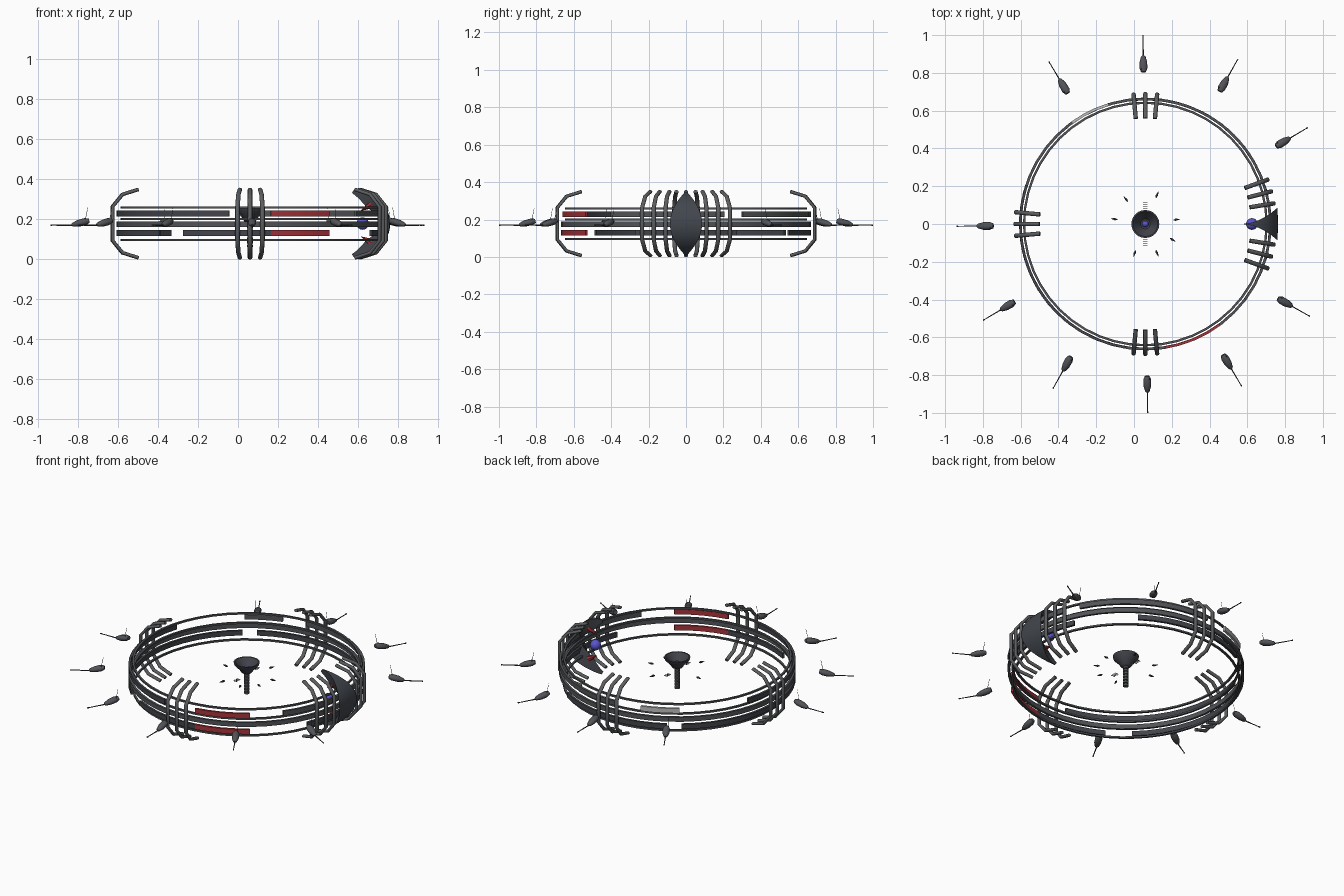
import bpy, bmesh, math
from math import sin, cos, radians, pi
from mathutils import Matrix, Vector

if "Cube" in bpy.data.objects:
    bpy.data.objects.remove(bpy.data.objects["Cube"])

HUB = Vector((0.06, 0, 0))
MID = 0.178
made = []


def material(name, rgb):
    m = bpy.data.materials.new(name)
    m.use_nodes = True
    m.diffuse_color = (*rgb, 1)
    m.node_tree.nodes["Principled BSDF"].inputs["Base Color"].default_value = (*rgb, 1)
    return m


STEEL = material("steel grey", (0.083, 0.088, 0.097))
LIGHT = material("light steel", (0.105, 0.11, 0.115))
DARK = material("dark hull", (0.055, 0.058, 0.07))
SHELL = material("slate shell", (0.055, 0.063, 0.075))
RED = material("red panel", (0.38, 0.033, 0.042))
PALE = material("pale panel", (0.52, 0.52, 0.52))
BLUE = material("blue glow", (0.1, 0.09, 0.62))


def finish(name, bm, mat, matrix=None):
    bmesh.ops.recalc_face_normals(bm, faces=bm.faces)
    me = bpy.data.meshes.new(name)
    bm.to_mesh(me)
    bm.free()
    me.materials.append(mat)
    ob = bpy.data.objects.new(name, me)
    if matrix:
        ob.matrix_world = matrix
    bpy.context.collection.objects.link(ob)
    made.append(ob)
    return ob


def paint(ob, mat, rule):
    """Give a second material to the faces that pass the rule."""
    ob.data.materials.append(mat)
    for f in ob.data.polygons:
        if rule(f):
            f.material_index = 1


def loft(name, rings, mat, matrix=None, closed=False):
    """Skin a list of equal point loops, capping the ends unless closed."""
    bm = bmesh.new()
    loops = [[bm.verts.new(p) for p in ring] for ring in rings]
    n = len(loops[0])
    pairs = list(zip(loops, loops[1:])) + ([(loops[-1], loops[0])] if closed else [])
    for a, b in pairs:
        for i in range(n):
            bm.faces.new((a[i], a[(i + 1) % n], b[(i + 1) % n], b[i]))
    if not closed:
        bm.faces.new(loops[0])
        bm.faces.new(loops[-1])
    return finish(name, bm, mat, matrix)


def turned(name, profile, sides, mat, matrix=None):
    """Profile of (radius, height) turned about z."""
    rings = [[(r * cos(2 * pi * i / sides), r * sin(2 * pi * i / sides), h)
              for i in range(sides)] for r, h in profile]
    return loft(name, rings, mat, matrix)


def hoop(name, radius, z, width, height, mat, start=0, end=360):
    """Rectangular bar bent round the hub, between two angles."""
    full = end - start == 360
    steps = 48 if full else max(2, round((end - start) / 7.5))
    rings = []
    for i in range(steps if full else steps + 1):
        a = radians(start + (end - start) * i / steps)
        rings.append([HUB + Vector((r * cos(a), r * sin(a), z + h))
                      for r, h in ((radius - width, -height), (radius + width, -height),
                                   (radius + width, height), (radius - width, height))])
    return loft(name, rings, mat, closed=full)


def spin(deg):
    return Matrix.Translation(HUB) @ Matrix.Rotation(radians(deg), 4, "Z")


def ball(name, centre, radius, mat):
    bm = bmesh.new()
    bmesh.ops.create_uvsphere(bm, u_segments=20, v_segments=12, radius=radius)
    finish(name, bm, mat, Matrix.Translation(centre))


# Continuous hoops
hoop("upper_rail", 0.642, 0.259, 0.006, 0.005, STEEL)
hoop("lower_rail", 0.642, 0.096, 0.006, 0.005, STEEL)
hoop("inner_rail", 0.642, 0.2, 0.006, 0.005, STEEL)
hoop("main_band", 0.662, 0.175, 0.007, 0.014, STEEL)

# Broken hoops made of separate panels
UPPER, LOWER = 0.229, 0.13
for start, end, z, mat in (
        (-37, 18, UPPER, STEEL), (27, 94, UPPER, STEEL), (162, 261, UPPER, DARK),
        (-81, -53.5, UPPER, RED), (-24, 24, LOWER, DARK), (56, 120, LOWER, DARK),
        (127, 227, LOWER, DARK), (240, 279, LOWER, DARK), (-81, -53.5, LOWER, RED)):
    hoop("arc_panel", 0.662, z, 0.007, 0.015, mat, start, end)

# Pale panel, dark on the side facing the hub
pale = hoop("pale_panel", 0.662, UPPER, 0.007, 0.015, PALE, 107, 126)
paint(pale, STEEL, lambda f: f.normal.dot((f.center - HUB).normalized()) < -0.5)

# Bent ribs in groups round the hoops
half_rib = [(0.56, 0.171), (0.64, 0.146), (0.69, 0.085)]
rib_path = half_rib + [(r, -h) for r, h in reversed(half_rib)]


def rib(deg):
    rings = []
    for i, (r, h) in enumerate(rib_path):
        p = Vector((r, 0, MID + h))
        prev = Vector(rib_path[max(i - 1, 0)])
        nxt = Vector(rib_path[min(i + 1, len(rib_path) - 1)])
        d = (nxt - prev).normalized()
        side = Vector((-d.y, 0, d.x))
        rings.append([p + side * 0.009 * cos(k * pi / 6) + Vector((0, 0.0115 * sin(k * pi / 6), 0))
                      for k in range(12)])
    loft("rib", rings, LIGHT, spin(deg))


for centre, gap in ((90, 5.2), (180, 5.2), (270, 5.2), (14.5, 5.4), (-14.5, 5.4)):
    for k in (-1, 0, 1):
        rib(centre + k * gap)

# Curved pointed shield with an inner keel, darker inside
rings = []
for i in range(25):
    phi = radians(-86 + 172 * i / 24)
    x, z = 0.57 + 0.192 * cos(phi), MID + 0.173 * sin(phi)
    w = 0.085 * cos(phi) ** 2 + 0.001
    depth = 0.012 + 0.05 * abs(sin(2 * phi))
    ring = [(x - 0.003 * v * v * cos(phi), w * v, z)
            for v in (-1, -0.6, -0.2, 0.2, 0.6, 1)]
    ring.append((x - depth * cos(phi) - 0.012, 0, z - depth * sin(phi)))
    rings.append(ring)
shield = loft("shield", rings, SHELL)
paint(shield, DARK, lambda f: f.normal.dot(f.center - Vector((0.57, 0, MID))) < 0)

# Glowing orb held between red spikes
ball("shield_orb", (0.624, 0, MID), 0.031, BLUE)
for s in (1, -1):
    turned("red_spike", [(0.02, 0), (0.001, 0.06)], 8, RED,
           Matrix.Translation((0.668, 0, MID + s * 0.095))
           @ Matrix.Rotation(radians(-90 - s * 30), 4, "Y"))

# Central tower: ribbed stem, deep bowl and orb
stem = []
for k in range(7):
    z = 0.06 + k * 0.019
    stem += [(0.016, z), (0.016, z + 0.011), (0.009, z + 0.012), (0.009, z + 0.018)]
turned("tower_stem", stem, 12, STEEL, spin(0))
turned("tower_bowl", [(0.012, 0.183), (0.03, 0.192), (0.045, 0.215), (0.07, 0.24), (0.074, 0.255),
                      (0.066, 0.255), (0.04, 0.222), (0.026, 0.202), (0.012, 0.2)], 24, DARK, spin(0))
ball("tower_orb", HUB + Vector((0, 0, 0.212)), 0.017, BLUE)
for s in (1, -1):
    for k in range(4):
        bm = bmesh.new()
        bmesh.ops.create_cube(bm, size=1, matrix=Matrix.Diagonal((0.024, 0.003, 0.003, 1)))
        finish("tower_slat", bm, STEEL,
               Matrix.Translation(HUB + Vector((0, s * (0.08 + 0.011 * k), MID))))

# Points along local +x, used for craft lying outward
OUT = Matrix.Rotation(pi / 2, 4, "Y")

# Tiny darts round the tower
for deg in (8, 68, 128, 171, 250, 292, 330):
    turned("dart", [(0.002, 0), (0.007, 0.012), (0.001, 0.036)], 6, DARK,
           spin(deg) @ Matrix.Translation((0.15, 0, MID)) @ OUT)

# Outer escort craft, each with a long boom and a mast
hull = [(0.013, 0), (0.021, 0.02), (0.02, 0.055), (0.012, 0.084), (0.006, 0.09)]
for k in range(12):
    if k in (0, 5):
        continue
    base = spin(30 * k + 0.7)
    tilt = Matrix.Rotation(radians(14), 4, "Y")
    turned("escort_hull", hull, 12, STEEL,
           base @ Matrix.Translation((0.805, 0, 0.193)) @ tilt @ Matrix.Diagonal((1, 1, 0.85, 1)) @ OUT)
    turned("escort_boom", [(0.004, 0), (0.0025, 0.12), (0.004, 0.122), (0.004, 0.13)], 6, DARK,
           base @ Matrix.Translation((0.87, 0, 0.17)) @ OUT)
    turned("escort_mast", [(0.0015, 0), (0.001, 0.065)], 4, STEEL,
           base @ Matrix.Translation((0.825, 0.012, 0.195)) @ Matrix.Rotation(-0.2, 4, "Y"))

# Smooth the round parts, keep hard edges
bpy.ops.object.select_all(action="DESELECT")
for ob in made:
    ob.select_set(True)
bpy.context.view_layer.objects.active = made[0]
bpy.ops.object.shade_smooth_by_angle(angle=radians(40))
